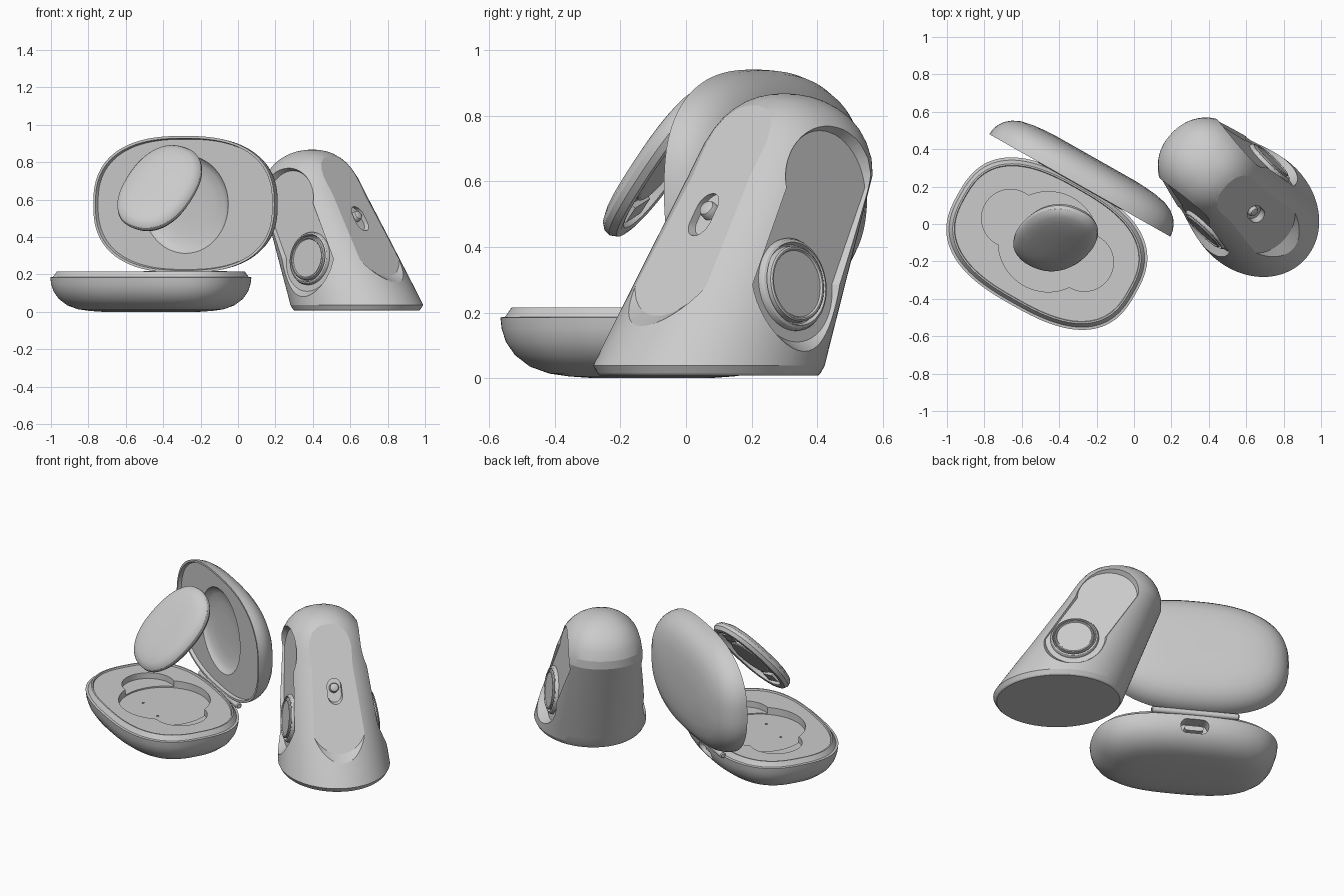
import bpy, bmesh
from math import sin, cos, pi, radians
from mathutils import Matrix, Vector

if "Cube" in bpy.data.objects:
    bpy.data.objects.remove(bpy.data.objects["Cube"])

N = 96


def loft(name, rings, mat=Matrix()):
    """Skin a list of equal-length point rings and cap both ends."""
    bm = bmesh.new()
    vs = [[bm.verts.new(mat @ Vector(p)) for p in r] for r in rings]
    n = len(rings[0])
    for a, b in zip(vs, vs[1:]):
        for i in range(n):
            bm.faces.new((a[i], a[(i + 1) % n], b[(i + 1) % n], b[i]))
    bm.faces.new(vs[0])
    bm.faces.new(vs[-1])
    bmesh.ops.recalc_face_normals(bm, faces=bm.faces)
    me = bpy.data.meshes.new(name)
    bm.to_mesh(me)
    bm.free()
    ob = bpy.data.objects.new(name, me)
    bpy.context.collection.objects.link(ob)
    return ob


def oval(z, a, b, n=2.0, cx=0.0):
    """Superellipse ring at height z."""
    e = 2 / n
    def f(v): return (1 if v > 0 else -1) * abs(v) ** e
    return [(cx + a * f(cos(2 * pi * i / N)), b * f(sin(2 * pi * i / N)), z) for i in range(N)]


def pill(c0, c1, r, n=24):
    """Upright pill outline in 2D between two centres."""
    pts = [(c0[0] + r * cos(pi + pi * i / n), c0[1] + r * sin(pi + pi * i / n)) for i in range(n + 1)]
    return pts + [(c1[0] + r * cos(pi * i / n), c1[1] + r * sin(pi * i / n)) for i in range(n + 1)]


def activate(ob):
    bpy.ops.object.select_all(action='DESELECT')
    ob.select_set(True)
    bpy.context.view_layer.objects.active = ob


def cut(ob, cutter):
    cutter.hide_render = True
    m = ob.modifiers.new("cut", 'BOOLEAN')
    m.operation, m.solver, m.object = 'DIFFERENCE', 'EXACT', cutter
    activate(ob)
    bpy.ops.object.modifier_apply(modifier=m.name)
    bpy.data.objects.remove(cutter)


def frame(origin, x, y, z):
    m = Matrix((x, y, z)).transposed().to_4x4()
    m.translation = origin
    return m


# Case axes: u along the hinge, v towards the back
ang = radians(-29.5)
U = Vector((cos(ang), sin(ang), 0))
V = Vector((-sin(ang), cos(ang), 0))
Z = Vector((0, 0, 1))
A, B, E = 0.545, 0.378, 2.65

# Case base: bowl, stepped lip and plate
base_m = frame(Vector((-0.466, -0.105, 0)), U, V, Z)
prof = [(0, .27), (.005, .2), (.014, .14), (.035, .085), (.07, .042), (.11, .016), (.15, .004),
        (.185, 0), (.187, .014), (.215, .032), (.215, .04), (.205, .043)]
base = loft("case_base", [oval(z, A - i, B - i, E) for z, i in prof], base_m)

# Three overlapping round recesses in the plate
for x, y, r, floor in ((-.66, .03, .155, .168), (-.265, -.205, .155, .166), (-.458, -.095, .268, .16)):
    m = Matrix.Translation((x, y, 0))
    cut(base, loft("recess_cutter", [oval(floor, r, r), oval(.3, r, r)], m))

# Contact pins on the recess floor
for k in (-1, 1):
    p = Vector((-.458, -.095, 0)) + U * .1 * k - V * .09
    loft("contact_pin", [oval(.155, .007, .007), oval(.164, .007, .007)], Matrix.Translation(p))

# Charging port on the back of the base
def port_ring(half, r, y):
    return [(q, y, p + .12) for p, q in pill((0, -half), (0, half), r)]
cut(base, loft("port_cutter", [port_ring(.045, .038, .30), port_ring(.045, .038, .45)], base_m))
loft("port_socket", [port_ring(.04, .016, .29), port_ring(.04, .016, .335)], base_m)

# Hinge barrel
hinge_o = base_m @ Vector((0, B - .005, .2))
loft("hinge", [oval(-.26, .012, .012), oval(-.255, .018, .018), oval(.255, .018, .018),
               oval(.26, .012, .012)], frame(hinge_o, V, Z, U))

# Lid: upright shell with a dished circle inside
lid_m = frame(U * -.354 + V * .037 + Z * .575, -U, Z, V)
inner = [(.06, .08), (.057, .16), (.048, .22), (.034, .25), (.02, .262)]
outer = [(.02, .018), (0, .013), (0, 0), (.03, .003), (.062, .014), (.095, .036), (.123, .07),
         (.144, .115), (.157, .18), (.164, .25), (.167, .31)]
loft("case_lid", [oval(w, r, r) for w, r in inner] +
     [oval(w, A + .011 - i, B - .012 - i, E - .15) for w, i in outer], lid_m)

# Floating pebble with a recessed underside
n = Vector((-.18, -.77, .61)).normalized()
a = Vector((.27, .29, .43))
a = (a - n * a.dot(n)).normalized()
peb_m = frame(Vector((-.42, -.08, .667)), a, n.cross(a), n)
peb = [(-.012, .05), (-.036, .045), (-.04, .03), (-.036, .012), (-.015, 0), (.005, .002), (.02, .014),
       (.032, .04), (.04, .08), (.044, .13), (.046, .18)]
loft("pebble", [oval(w, .286 - i, .198 - i, 2.3) for w, i in peb], peb_m)
loft("pebble_pad", [oval(w, .14 - i, .13 - i) for w, i in ((-.01, 0), (-.026, 0), (-.03, .006))], peb_m)
for k in (-1, 1):
    tab = [[(k * .185 + sx * .03, sy * .055, w) for sx, sy in ((-1, -1), (1, -1), (1, 1), (-1, 1))]
           for w in (-.01, -.03)]
    loft("pebble_tab", tab, peb_m)

# Stand: tapered body leaning backwards with a domed top, slightly narrower across
sa = radians(-44)
st_m = Matrix.Translation((.635, .07, 0)) @ Matrix.Rotation(sa, 4, 'Z')
body = [(.008, .335, 0), (.014, .342, 0), (.038, .355, 0)]
body += [(.04 + .58 * i / 12, .355 - .08 * i / 12, -.315 * i / 12) for i in range(1, 13)]
body += [(.67, .261, -.33), (.72, .24, -.337), (.76, .216, -.34), (.795, .187, -.34), (.822, .154, -.338),
         (.845, .114, -.335), (.858, .078, -.333), (.865, .042, -.331), (.868, .012, -.33)]
stand = loft("stand_body", [oval(z, r * (1.075 - .06 * z), r * (.91 + .07 * z), 2 + .25 * z, c)
                            for z, r, c in body], st_m)

# Flat pill-shaped panels on both sides, each with a round port
def side_t(z): return .24 - .13 * (z - .29)
for k in (-1, 1):
    rings = []
    for r, out in ((.175, 0), (.27, .15)):
        rings.append([(s, k * (side_t(z) + out), z) for s, z in pill((-.115, .285), (-.3, .58), r)])
    cut(stand, loft("panel_cutter", rings, st_m))

# Flat front face and button slot
def front_s(z): return .056 - .66 * (z - .45)
def front_ring(z0, z1, r, out):
    return [(front_s(z) + out, t, z) for t, z in pill((0, z0), (0, z1), r)]
cut(stand, loft("front_cutter", [front_ring(.36, .8, .17, 0), front_ring(.36, .8, .3, .2)], st_m))
cut(stand, loft("slot_cutter", [front_ring(.477, .52, .042, -.03), front_ring(.477, .52, .046, .1)], st_m))
fn = Vector((1, 0, .66)).normalized()
knob_m = st_m @ Matrix.Translation((front_s(.505) - .03, 0, .505)) @ fn.to_track_quat('Z', 'Y').to_matrix().to_4x4()
loft("button", [oval(w, r, r) for w, r in ((-.01, .028), (.018, .028), (.027, .024), (.032, .014))], knob_m)

for k in (-1, 1):
    q = Vector((0, k, .13)).to_track_quat('Z', 'Y').to_matrix().to_4x4()
    m = st_m @ Matrix.Translation((-.112, k * side_t(.285), .285)) @ q
    ring = [(-.02, .142), (.008, .142), (.018, .136), (.022, .128), (.006, .122), (.006, .118),
            (.026, .116), (.03, .111), (.03, .106), (.024, .102)]
    loft("side_port", [oval(w, r, r) for w, r in ring], m)

# Smooth shading with crisp edges
for ob in list(bpy.context.scene.objects):
    activate(ob)
    bpy.ops.object.shade_smooth_by_angle(angle=radians(14 if ob == stand else 32))
